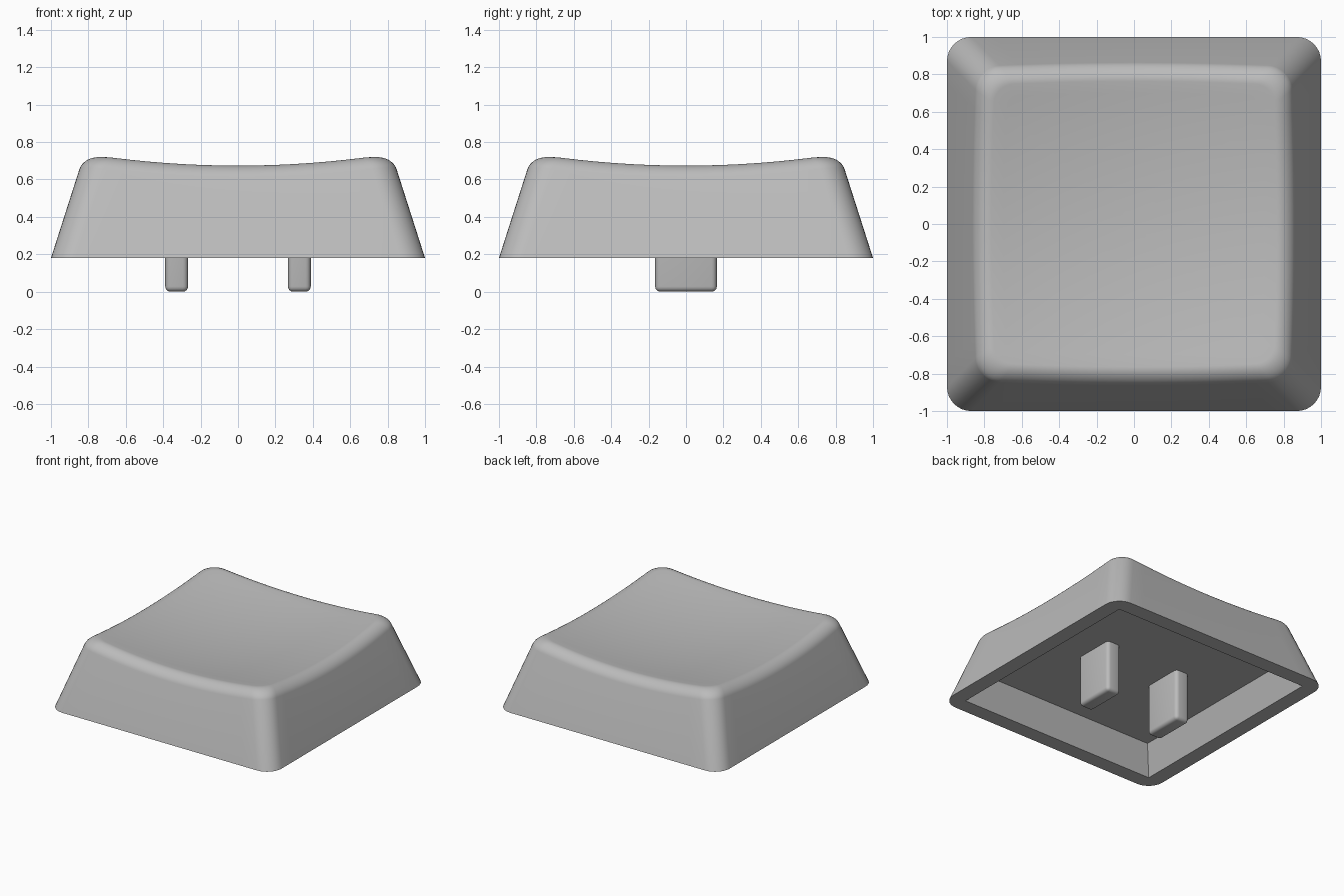
import bpy, bmesh, math
from mathutils import Vector

if "Cube" in bpy.data.objects:
    bpy.data.objects.remove(bpy.data.objects["Cube"])

BASE_Z, CEIL_Z = 0.18, 0.41
TAPER = 0.32            # wall lean per unit height
CORNER, FILLET = 0.13, 0.075

grey = bpy.data.materials.new("light grey plastic")
grey.diffuse_color = (0.5, 0.5, 0.5, 1)
grey.use_nodes = True
grey.node_tree.nodes["Principled BSDF"].inputs["Base Color"].default_value = grey.diffuse_color


def half(z):
    return 1 - TAPER * (z - BASE_Z)


def dish(x, y):
    return 0.615 + 0.1 * (x * x + y * y)


def square(w, r, arc=8, side=14):
    """Rounded square outline, always the same number of points."""
    pts = []
    for q in range(4):
        turn = q * math.pi / 2
        ca, sa = round(math.cos(turn)), round(math.sin(turn))
        quarter = [(w, (w - r) * (2 * i / side - 1)) for i in range(side)]
        quarter += [(w - r + r * math.cos(a), w - r + r * math.sin(a))
                    for a in (i * math.pi / 2 / arc for i in range(arc))]
        pts += [(x * ca - y * sa, x * sa + y * ca) for x, y in quarter]
    return pts


def finish(bm, name, angle):
    bmesh.ops.remove_doubles(bm, verts=bm.verts, dist=1e-5)
    bmesh.ops.recalc_face_normals(bm, faces=bm.faces)
    mesh = bpy.data.meshes.new(name)
    bm.to_mesh(mesh)
    bm.free()
    mesh.materials.append(grey)
    obj = bpy.data.objects.new(name, mesh)
    bpy.context.collection.objects.link(obj)
    bpy.ops.object.select_all(action='DESELECT')
    obj.select_set(True)
    bpy.context.view_layer.objects.active = obj
    bpy.ops.object.shade_smooth_by_angle(angle=math.radians(angle))
    return obj


# Rings run from the cavity ceiling, round the rim, up the wall and over the dish
def flat(w, r, z):
    return [Vector((x, y, z)) for x, y in square(w, r)]


rings = [flat(half(CEIL_Z) - 0.123, 0, CEIL_Z),
         flat(0.877, 0, BASE_Z),
         flat(1, CORNER, BASE_Z)]

# Sharp edge where the leaning wall would meet the dish
edge = flat(half(0.7), CORNER, 0.7)
for _ in range(8):
    for i, p in enumerate(edge):
        z = dish(p.x, p.y)
        x, y = square(half(z), CORNER)[i]
        edge[i] = Vector((x, y, z))

# Rounded lip: curve from the wall, past the edge, onto the dish
STEPS = 8
lip = [[] for _ in range(STEPS + 1)]
for i, e in enumerate(edge):
    zl = e.z - FILLET
    low = Vector((*square(half(zl), CORNER)[i], zl))
    x, y = square(half(e.z) - FILLET, CORNER - 0.4 * FILLET)[i]
    top = Vector((x, y, dish(x, y)))
    for k in range(STEPS + 1):
        t = k / STEPS
        a, b, c = (1 - t) ** 2, 2 * t * (1 - t) * 0.62, t * t
        lip[k].append((low * a + e * b + top * c) / (a + b + c))
rings += lip

# Scooped top
for k in range(1, 12):
    s = 1 - k / 12
    rings.append([Vector((p.x * s, p.y * s, dish(p.x * s, p.y * s))) for p in lip[-1]])

bm = bmesh.new()
loops = [[bm.verts.new(p) for p in ring] for ring in rings]
n = len(edge)
for a, b in zip(loops, loops[1:]):
    for i in range(n):
        j = (i + 1) % n
        bm.faces.new((a[i], a[j], b[j], b[i]))
bm.faces.new(loops[0])
centre = bm.verts.new((0, 0, dish(0, 0)))
for i in range(n):
    bm.faces.new((loops[-1][i], loops[-1][(i + 1) % n], centre))
finish(bm, "keycap_shell", 30)

# Two mounting posts below the cavity ceiling
for side, label in ((-1, "left"), (1, "right")):
    bm = bmesh.new()
    bmesh.ops.create_cube(bm, size=1)
    for v in bm.verts:
        v.co = Vector((v.co.x * 0.122 + side * 0.328, v.co.y * 0.33,
                       (v.co.z + 0.5) * (CEIL_Z + 0.02)))
    rounded = [e for e in bm.edges if min(v.co.z for v in e.verts) < 0.1]
    bmesh.ops.bevel(bm, geom=rounded, offset=0.028, segments=4, profile=0.5,
                    affect='EDGES')
    finish(bm, label + "_mounting_post", 35)
